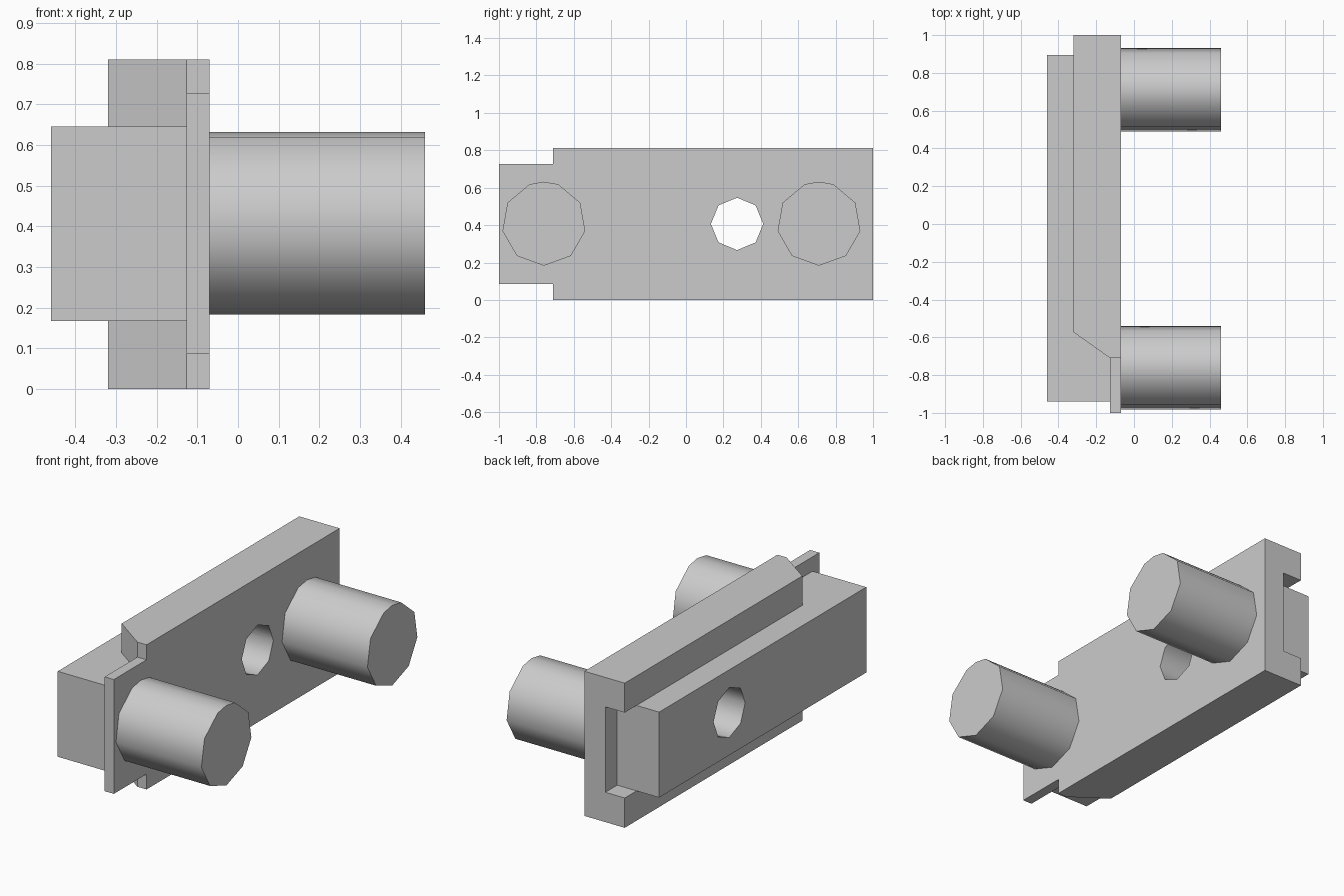
import bpy, bmesh
from math import cos, sin, radians

if "Cube" in bpy.data.objects:
    bpy.data.objects.remove(bpy.data.objects["Cube"])


def prism(name, pts, lo, hi, axis, smooth=False):
    """Extrude a 2D outline along X (points are y,z) or Z (points are x,y)."""
    bm = bmesh.new()
    place = (lambda p, t: (t, *p)) if axis == 'X' else (lambda p, t: (*p, t))
    a, b = ([bm.verts.new(place(p, t)) for p in pts] for t in (lo, hi))
    bm.faces.new(a)
    bm.faces.new(b[::-1])
    n = len(pts)
    for i in range(n):
        j = (i + 1) % n
        bm.faces.new((a[i], b[i], b[j], a[j])).smooth = smooth
    bmesh.ops.recalc_face_normals(bm, faces=bm.faces[:])
    me = bpy.data.meshes.new(name)
    bm.to_mesh(me)
    bm.free()
    ob = bpy.data.objects.new(name, me)
    bpy.context.collection.objects.link(ob)
    return ob


def box(name, x, y, z):
    return prism(name, [(y[0], z[0]), (y[1], z[0]), (y[1], z[1]), (y[0], z[1])], *x, 'X')


def circle(y, z, r, angles):
    return [(y + r * cos(radians(a)), z + r * sin(radians(a))) for a in angles]


def combine(ob, other, op):
    m = ob.modifiers.new(op, 'BOOLEAN')
    m.object, m.operation, m.solver = other, op, 'EXACT'
    bpy.context.view_layer.objects.active = ob
    bpy.ops.object.modifier_apply(modifier=m.name)
    bpy.data.objects.remove(other)


FACE, STEP, BACK, H, MID = -0.07, -0.127, -0.32, 0.811, 0.4065
CZ = (0.167, 0.646)     # height range of the raised block and its slot

# Main plate with chamfered front end
plate = prism("mounting_plate",
              [(FACE, 1), (BACK, 1), (BACK, -0.573), (STEP, -0.71), (FACE, -0.71)],
              0, H, 'Z')
# Thin end tab and raised block on the back
combine(plate, box("end_tab", (STEP, FACE), (-1, -0.65), (0.086, 0.727)), 'UNION')
combine(plate, box("back_block", (-0.46, STEP), (-0.94, 0.95), CZ), 'UNION')
# Open slot behind the block end, then the octagonal through hole
combine(plate, box("slot_cutter", (-0.6, -0.20), (0.895, 1.2), CZ), 'DIFFERENCE')
combine(plate, prism("hole_cutter", circle(0.273, MID, 0.14, range(0, 360, 45)),
                     -0.7, 0.2, 'X', True), 'DIFFERENCE')

# Two pegs: nine-sided with one extra point at the top
angles = sorted([90] + [-90 + 40 * i for i in range(9)])
for name, y in (("front_peg", -0.76), ("rear_peg", 0.711)):
    prism(name, circle(y, MID + 0.001, 0.2245, angles), FACE, 0.46, 'X', True)
